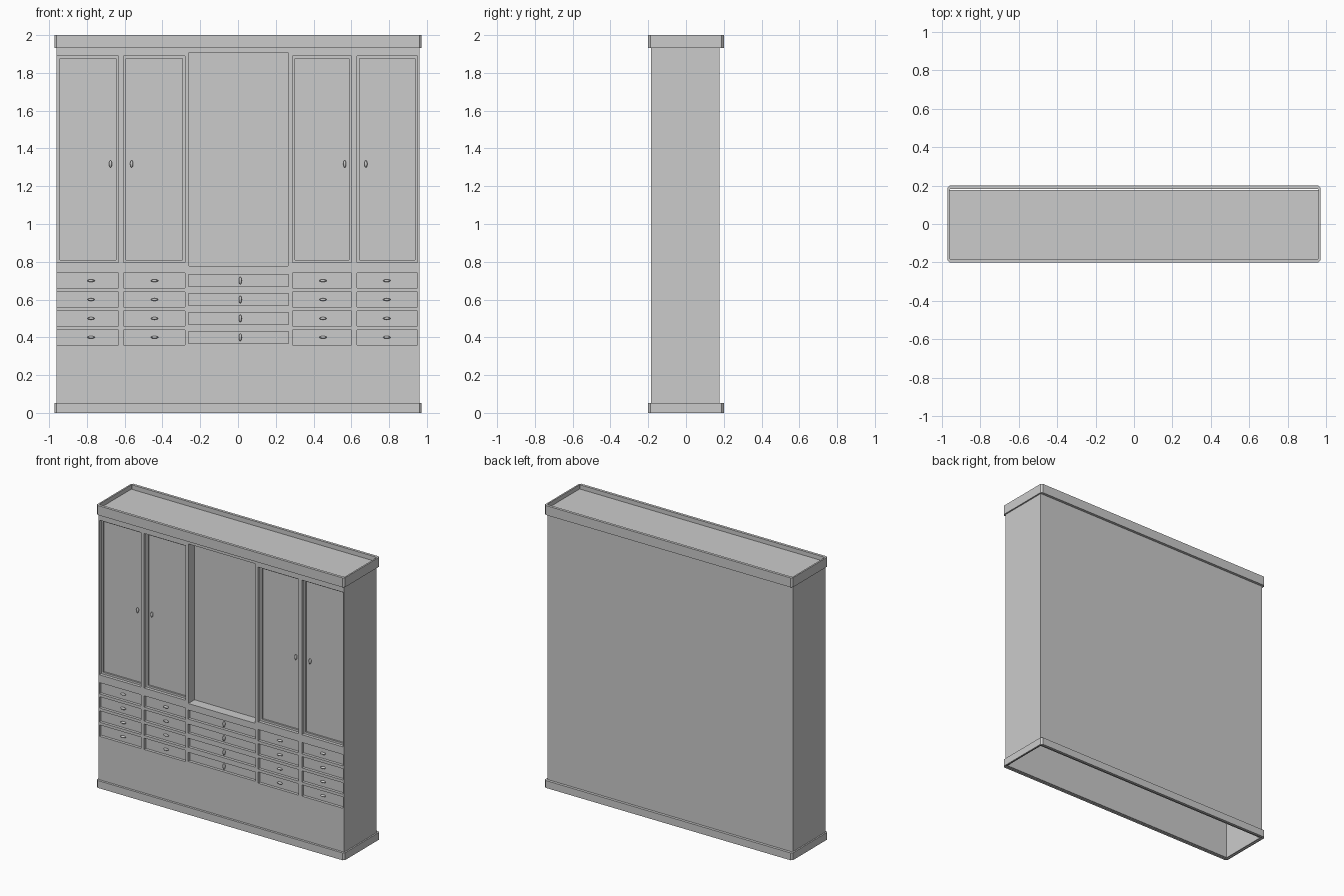
import bpy, bmesh

if "Cube" in bpy.data.objects:
    bpy.data.objects.remove(bpy.data.objects["Cube"])

FRONT, BACK, HALF = -0.185, 0.178, 0.962


def finish(name, bm):
    bmesh.ops.recalc_face_normals(bm, faces=bm.faces)
    me = bpy.data.meshes.new(name)
    bm.to_mesh(me)
    bm.free()
    ob = bpy.data.objects.new(name, me)
    bpy.context.collection.objects.link(ob)
    return ob


def add_box(bm, x0, x1, y0, y1, z0, z1):
    vs = bmesh.ops.create_cube(bm, size=1)["verts"]
    for v in vs:
        v.co.x = x1 if v.co.x > 0 else x0
        v.co.y = y1 if v.co.y > 0 else y0
        v.co.z = z1 if v.co.z > 0 else z0


def loop(hx, hy, c):
    # rectangle with clipped corners
    return [(hx, -hy + c), (hx, hy - c), (hx - c, hy), (-hx + c, hy),
            (-hx, hy - c), (-hx, -hy + c), (-hx + c, -hy), (hx - c, -hy)]


def band(name, z0, z1):
    # hollow moulding that wraps the cabinet
    bm = bmesh.new()
    outer, inner = loop(0.972, 0.201, 0.012), loop(0.961, 0.182, 0.003)
    rings = [[bm.verts.new((x, y, z)) for x, y in pts]
             for pts, z in ((outer, z0), (outer, z1), (inner, z1), (inner, z0))]
    for k in range(4):
        a, b = rings[k], rings[(k + 1) % 4]
        for i in range(8):
            j = (i + 1) % 8
            bm.faces.new((a[i], a[j], b[j], b[i]))
    return finish(name, bm)


def knob(name, x, y, z, rx, rz):
    bm = bmesh.new()
    bmesh.ops.create_uvsphere(bm, u_segments=16, v_segments=10, radius=1)
    for v in bm.verts:
        v.co = (x + v.co.x * rx, y + v.co.y * 0.011, z + v.co.z * rz)
    for f in bm.faces:
        f.smooth = True
    return finish(name, bm)


# layout of the columns and rows
columns = [(-0.957, -0.632), (-0.606, -0.281), (0.288, 0.602), (0.63, 0.951)]
door_knobs = [-0.675, -0.563, 0.565, 0.677]
drawer_knobs = [-0.778, -0.442, 0.45, 0.788]
rows = [0.7, 0.6, 0.5, 0.4]
DOOR, DRAWER, NICHE = 0.034, 0.02, 0.07
Z0, Z1 = 0.795, 1.89

# carcass
bm = bmesh.new()
add_box(bm, -HALF, HALF, FRONT, BACK, 0.005, 1.97)
body = finish("cabinet_body", bm)

# recess cutter: doors, niche, drawers and the open underside
bm = bmesh.new()
for x0, x1 in columns:
    add_box(bm, x0, x1, -0.3, FRONT + DOOR, Z0, Z1)
    for z in rows:
        add_box(bm, x0, x1, -0.3, FRONT + DRAWER, z - 0.04, z + 0.04)
add_box(bm, -0.26, 0.264, -0.3, FRONT + NICHE, 0.778, 1.908)
for z in rows:
    add_box(bm, -0.262, 0.267, -0.3, FRONT + DRAWER, z - 0.032, z + 0.032)
add_box(bm, -HALF + 0.01, HALF - 0.01, FRONT + 0.01, BACK - 0.01, -0.1, 0.34)
cutter = finish("recess_cutter", bm)
cutter.hide_render = True
cutter.hide_viewport = True

cut = body.modifiers.new("recesses", "BOOLEAN")
cut.operation = "DIFFERENCE"
cut.solver = "EXACT"
cut.object = cutter

# crown and plinth
band("crown_moulding", 1.933, 2.0)
band("plinth_moulding", 0.0, 0.052)

# door frames and knobs
for i, (x0, x1) in enumerate(columns):
    y0, y1, w = FRONT + 0.022, FRONT + DOOR + 0.001, 0.014
    bm = bmesh.new()
    add_box(bm, x0, x0 + w, y0, y1, Z0, Z1)
    add_box(bm, x1 - w, x1, y0, y1, Z0, Z1)
    add_box(bm, x0 + w, x1 - w, y0, y1, Z0, Z0 + w)
    add_box(bm, x0 + w, x1 - w, y0, y1, Z1 - w, Z1)
    finish(f"door_frame_{i + 1}", bm)
    knob(f"door_knob_{i + 1}", door_knobs[i], FRONT + DOOR - 0.01, 1.318, 0.008, 0.019)
    for j, z in enumerate(rows):
        knob(f"drawer_knob_{i + 1}_{j + 1}", drawer_knobs[i], FRONT + DRAWER - 0.009, z, 0.02, 0.007)

# centre drawer knobs
for j, z in enumerate(rows):
    knob(f"centre_drawer_knob_{j + 1}", 0.012, FRONT + DRAWER - 0.009, z, 0.008, 0.02)
